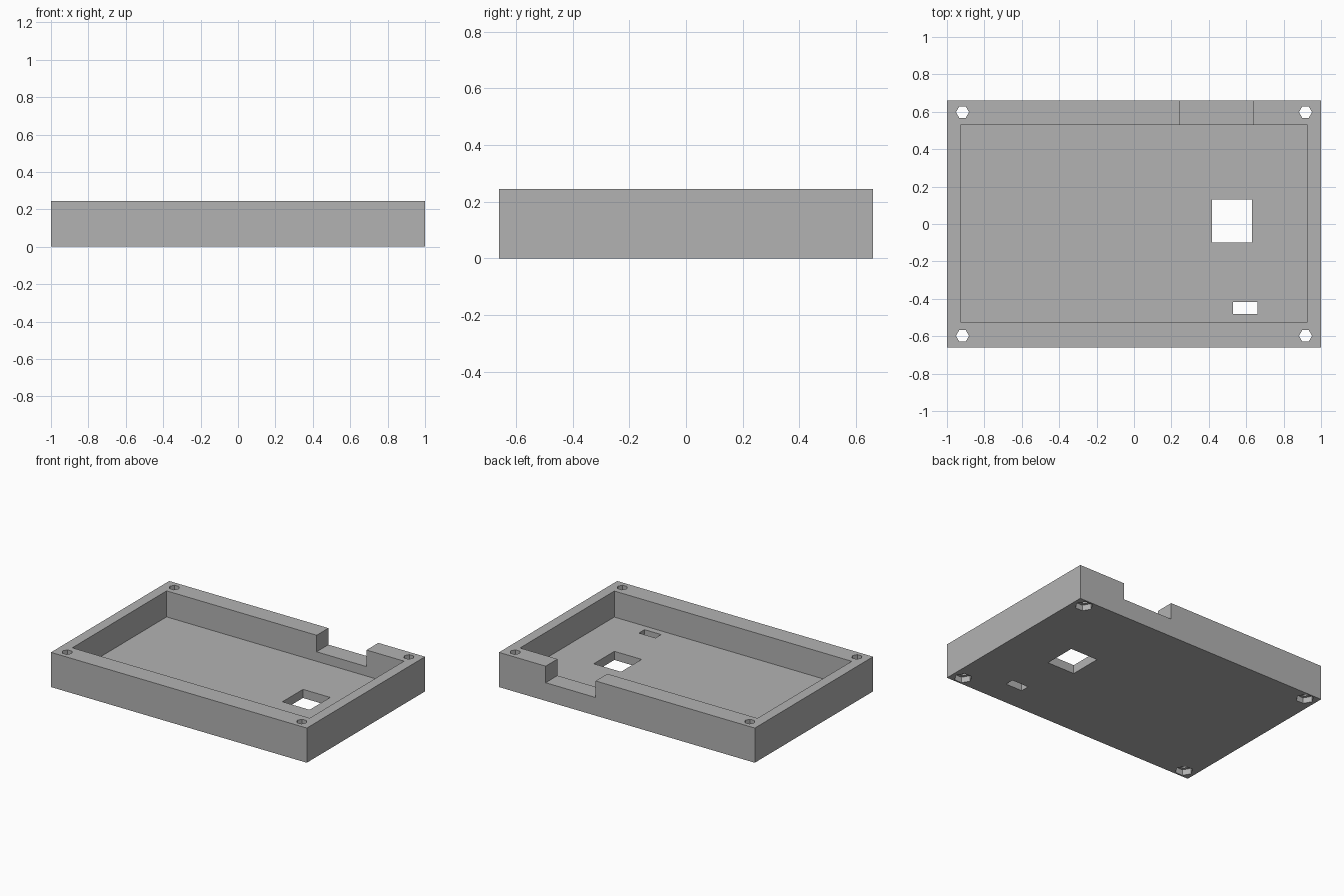
import bpy

# Remove the default cube
cube = bpy.data.objects.get("Cube")
if cube:
    bpy.data.objects.remove(cube, do_unlink=True)

WIDTH, DEPTH, HEIGHT, FLOOR = 2.0, 1.32, 0.245, 0.061
EPS = 0.05  # cutter overshoot past open sides

grey = bpy.data.materials.new("plain grey")
grey.use_nodes = True
colour = (0.45, 0.45, 0.45, 1)
grey.diffuse_color = colour
grey.node_tree.nodes["Principled BSDF"].inputs["Base Color"].default_value = colour


def box(name, x, y, z):
    """Box from (min, max) ranges on each axis."""
    centre = [(a + b) / 2 for a, b in (x, y, z)]
    bpy.ops.mesh.primitive_cube_add(size=1, location=centre)
    ob = bpy.context.object
    ob.name = name
    ob.scale = [b - a for a, b in (x, y, z)]
    bpy.ops.object.transform_apply(location=True, rotation=False, scale=True)
    return ob


def hexagon(name, x, y, z, radius):
    """Upright hexagonal prism with corners pointing along x."""
    bpy.ops.mesh.primitive_cylinder_add(
        vertices=6, radius=radius, depth=z[1] - z[0],
        location=(x, y, (z[0] + z[1]) / 2), rotation=(0, 0, 0.5235988))
    ob = bpy.context.object
    ob.name = name
    bpy.ops.object.transform_apply(location=True, rotation=True, scale=True)
    return ob


def cut(target, cutter):
    """Subtract the cutter from the target, then discard it."""
    cutter.hide_render = True
    mod = target.modifiers.new(cutter.name, "BOOLEAN")
    mod.operation = "DIFFERENCE"
    mod.solver = "EXACT"
    mod.object = cutter
    bpy.context.view_layer.objects.active = target
    bpy.ops.object.modifier_apply(modifier=mod.name)
    bpy.data.objects.remove(cutter, do_unlink=True)


# Outer shell
tray = box("enclosure_tray", (-WIDTH / 2, WIDTH / 2), (-DEPTH / 2, DEPTH / 2), (0, HEIGHT))

# Hollow interior
cut(tray, box("cavity", (-0.928, 0.928), (-0.525, 0.528), (FLOOR, HEIGHT + EPS)))

# Connector notch in the back wall
cut(tray, box("back_notch", (0.245, 0.635), (0.5, DEPTH / 2 + EPS), (0.128, HEIGHT + EPS)))

# Openings through the floor
through = (-EPS, FLOOR + EPS)
cut(tray, box("square_opening", (0.417, 0.63), (-0.10, 0.13), through))
cut(tray, box("small_slot", (0.53, 0.66), (-0.48, -0.417), through))

# Corner screw holes with wider nut recesses underneath
for sx in (-1, 1):
    for sy in (-1, 1):
        x, y = sx * 0.917, sy * 0.598
        cut(tray, hexagon("nut_recess", x, y, (-EPS, 0.04), 0.058))
        cut(tray, hexagon("screw_hole", x, y, (-EPS, HEIGHT + EPS), 0.035))

# Single flat grey finish
tray.data.materials.clear()
tray.data.materials.append(grey)
for face in tray.data.polygons:
    face.material_index = 0
    face.use_smooth = False
